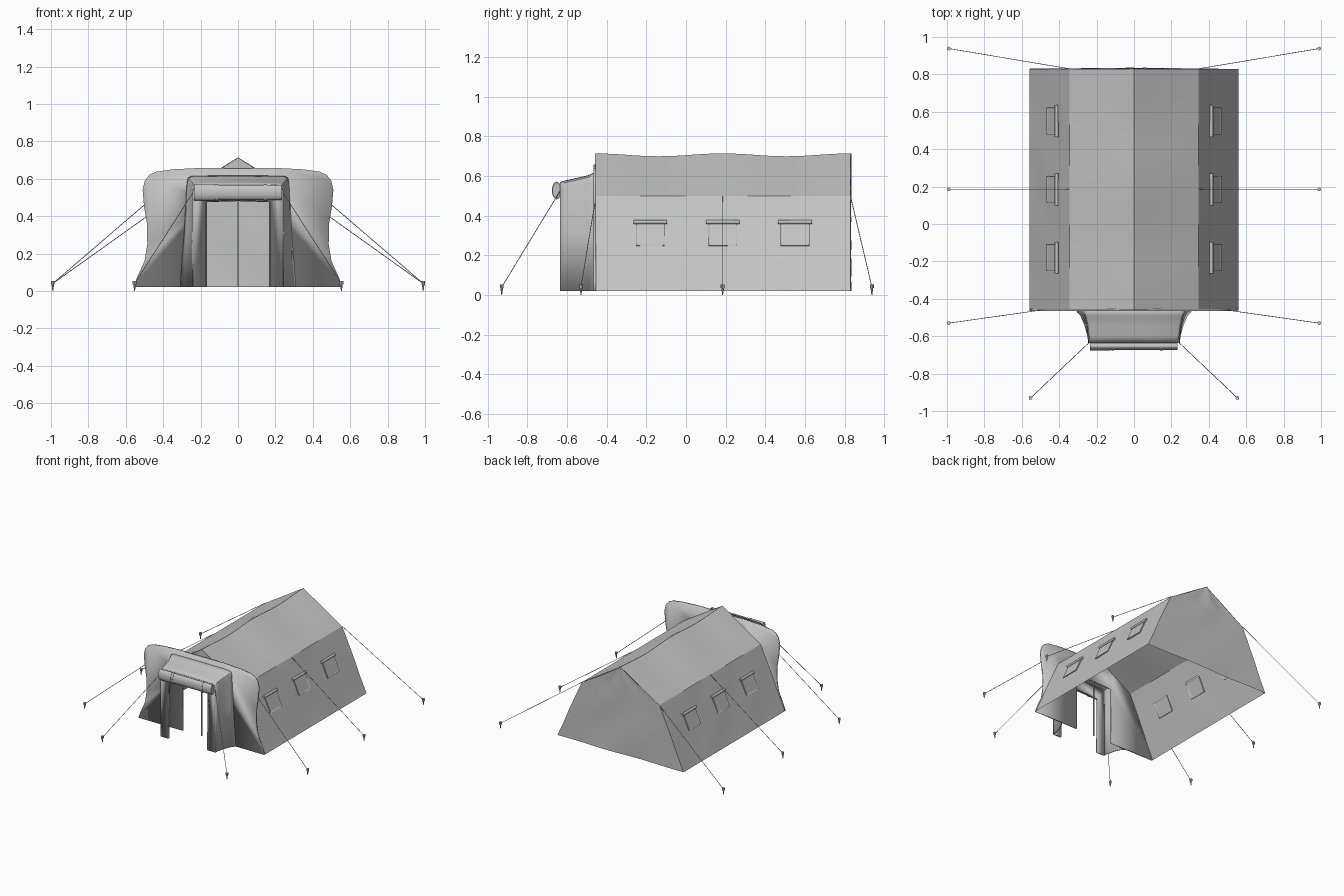
import bpy, bmesh, math
from mathutils import Vector

if "Cube" in bpy.data.objects:
    bpy.data.objects.remove(bpy.data.objects["Cube"], do_unlink=True)

canvas = bpy.data.materials.new("grey canvas")
canvas.use_nodes = True
canvas.diffuse_color = (0.55, 0.55, 0.55, 1)
canvas.node_tree.nodes["Principled BSDF"].inputs["Base Color"].default_value = canvas.diffuse_color

FRONT, BACK, GROUND = -0.46, 0.83, 0.02


def finish(name, bm, angle=25, thickness=0):
    bmesh.ops.recalc_face_normals(bm, faces=bm.faces)
    mesh = bpy.data.meshes.new(name)
    bm.to_mesh(mesh)
    bm.free()
    mesh.materials.append(canvas)
    obj = bpy.data.objects.new(name, mesh)
    bpy.context.collection.objects.link(obj)
    bpy.ops.object.select_all(action="DESELECT")
    obj.select_set(True)
    bpy.context.view_layer.objects.active = obj
    bpy.ops.object.shade_smooth_by_angle(angle=math.radians(angle))
    if thickness:
        mod = obj.modifiers.new("thickness", "SOLIDIFY")
        mod.thickness, mod.offset = thickness, 0
    return obj


def loft(name, rings, thickness=0, angle=25):
    """Skin a list of equally long rows of points."""
    bm = bmesh.new()
    rows = [[bm.verts.new(p) for p in ring] for ring in rings]
    for a, b in zip(rows, rows[1:]):
        for i in range(len(a) - 1):
            bm.faces.new((a[i], a[i + 1], b[i + 1], b[i]))
    bmesh.ops.remove_doubles(bm, verts=bm.verts, dist=0.0001)
    return finish(name, bm, angle, thickness)


def panel(name, half, y, thickness):
    """Flat upright sheet from a half outline mirrored across the middle."""
    bm = bmesh.new()
    # split at the middle so that each half is a simple sheet
    for s in (1, -1):
        bm.faces.new([bm.verts.new((s * x, y, z)) for x, z in half])
    bmesh.ops.remove_doubles(bm, verts=bm.verts, dist=0.0001)
    return finish(name, bm, 25, thickness)


def rod(name, a, b, r1, r2=None, sides=8):
    a, b = Vector(a), Vector(b)
    bm = bmesh.new()
    bmesh.ops.create_cone(bm, cap_ends=True, segments=sides, radius1=r1,
                          radius2=r1 if r2 is None else r2, depth=(b - a).length)
    obj = finish(name, bm, 40)
    obj.location = (a + b) / 2
    obj.rotation_euler = (b - a).to_track_quat("Z", "Y").to_euler()
    return obj


def mirrored(half):
    return [(-x, z) for x, z in half] + [(x, z) for x, z in reversed(half[:-1])]


# Main tent: walls and roof with a gently sagging ridge and soft wrinkles
half = [(0.56, GROUND), (0.505, 0.14), (0.455, 0.26), (0.4, 0.38),
        (0.345, 0.5), (0.17, 0.605), (0, 0.707)]
steps = 28
rings = []
for i in range(steps + 1):
    t = i / steps
    y = FRONT + (BACK - FRONT) * t
    soft = math.sin(math.pi * t)
    ring = []
    for x, z in mirrored(half):
        sag = 0.007 * math.cos(4 * math.pi * t) * max(0, (z - 0.5) / 0.2)
        fold = 0.004 * soft * math.sin(13 * y + 16 * z) if GROUND < z < 0.5 else 0
        ring.append((x + math.copysign(fold, x) * (1 if fold > 0 else -1), y, z + sag))
    rings.append(ring)
loft("tent_walls_and_roof", rings)

# Rear gable wall
rings = []
for x, z in half:
    ring = []
    for i in range(13):
        u = i / 6 - 1
        fold = 0.006 * (1 - u * u) * math.sin(5 * u + 14 * z)
        ring.append((x * u, BACK + fold, z + (0.007 if x == 0 else 0)))
    rings.append(ring)
loft("rear_wall", rings)

# Front wall with flared foot, rounded shoulders and an open doorway
facade = [(0, 0.48), (0.165, 0.475), (0.165, GROUND), (0.56, GROUND), (0.54, 0.07),
          (0.5, 0.16), (0.485, 0.25), (0.487, 0.36), (0.502, 0.45), (0.51, 0.54),
          (0.498, 0.59), (0.475, 0.62), (0.44, 0.637), (0.35, 0.65), (0.2, 0.658), (0, 0.655)]
panel("front_wall", facade, FRONT, 0.012)
panel("front_gable_peak", [(0, 0.6), (0.17, 0.605), (0, 0.713)], FRONT + 0.008, 0)

# Porch canopy, flaring where it meets the front wall
rings = []
for y, foot, top, z in ((FRONT, 0.31, 0.272, 0.615), (-0.49, 0.284, 0.262, 0.6),
                        (-0.54, 0.262, 0.25, 0.588), (-0.6, 0.246, 0.243, 0.575),
                        (-0.635, 0.242, 0.24, 0.565)):
    arch = [(foot, GROUND), (top + (foot - top) * 0.4, 0.32), (top, z - 0.03),
            (top - 0.006, z - 0.008), (top - 0.028, z), (0, z + 0.002)]
    rings.append([(x, y, h) for x, h in mirrored(arch)])
loft("porch_canopy", rings, 0.006, 35)

# Porch front frame: two hanging strips joined by a lintel
frame = [(0, 0.485), (0.175, 0.475), (0.172, GROUND), (0.24, GROUND), (0.24, 0.535),
         (0.232, 0.557), (0.212, 0.565), (0, 0.567)]
panel("porch_front_frame", frame, -0.63, 0.014)


# Rolled door flap with straps
def flap_roll(name, x0, x1, scale):
    bm = bmesh.new()
    bmesh.ops.create_cone(bm, cap_ends=True, segments=20, radius1=1, radius2=1, depth=x1 - x0)
    obj = finish(name, bm, 40)
    obj.scale = (0.04 * scale, 0.021 * scale, 1)
    obj.rotation_euler = (0, math.pi / 2, 0)
    obj.location = ((x0 + x1) / 2, -0.653, 0.527)


flap_roll("rolled_door_flap", -0.232, 0.232, 1)
flap_roll("rolled_flap_outer_fold", -0.235, -0.125, 1.08)
for x in (-0.12, 0.14):
    flap_roll("flap_strap", x, x + 0.014, 1.12)

rod("door_pole", (0, FRONT, GROUND), (0, FRONT, 0.49), 0.004)

# Side windows: framed panel with a rolled cover along the upper edge
wall_tilt = math.atan2(0.21, 0.48)
for s in (-1, 1):
    for y in (-0.18, 0.185, 0.55):
        def wall_x(z):
            return s * (0.565 - (z - GROUND) * 0.455)
        bm = bmesh.new()
        bmesh.ops.create_cube(bm, size=1)
        bmesh.ops.scale(bm, vec=(0.014, 0.145, 0.125), verts=bm.verts)
        sheets = [f for f in bm.faces if abs(f.normal.x) > 0.9]
        bmesh.ops.inset_individual(bm, faces=sheets, thickness=0.008, depth=-0.003)
        window = finish("side_window", bm)
        window.location = (wall_x(0.305), y, 0.305)
        window.rotation_euler = (0, -s * wall_tilt, 0)
        x = wall_x(0.365) + s * 0.006
        rod("window_cover_roll", (x, y - 0.085, 0.368), (x, y + 0.085, 0.368), 0.01, sides=12)

# Guy ropes and ground stakes
for s in (-1, 1):
    for stake, tie in (((0.99, 0.938), (0.345, BACK, 0.5)),
                       ((0.99, 0.185), (0.345, 0.185, 0.5)),
                       ((0.99, -0.53), (0.495, FRONT, 0.465)),
                       ((0.553, -0.93), (0.238, -0.632, 0.53))):
        x, y = s * stake[0], stake[1]
        rod("guy_rope", (x, y, 0.04), (s * tie[0], tie[1], tie[2]), 0.002, sides=6)
        rod("stake_spike", (x, y, 0), (x, y, 0.035), 0.002, 0.007)
        rod("stake_head", (x, y, 0.035), (x, y, 0.052), 0.01)
